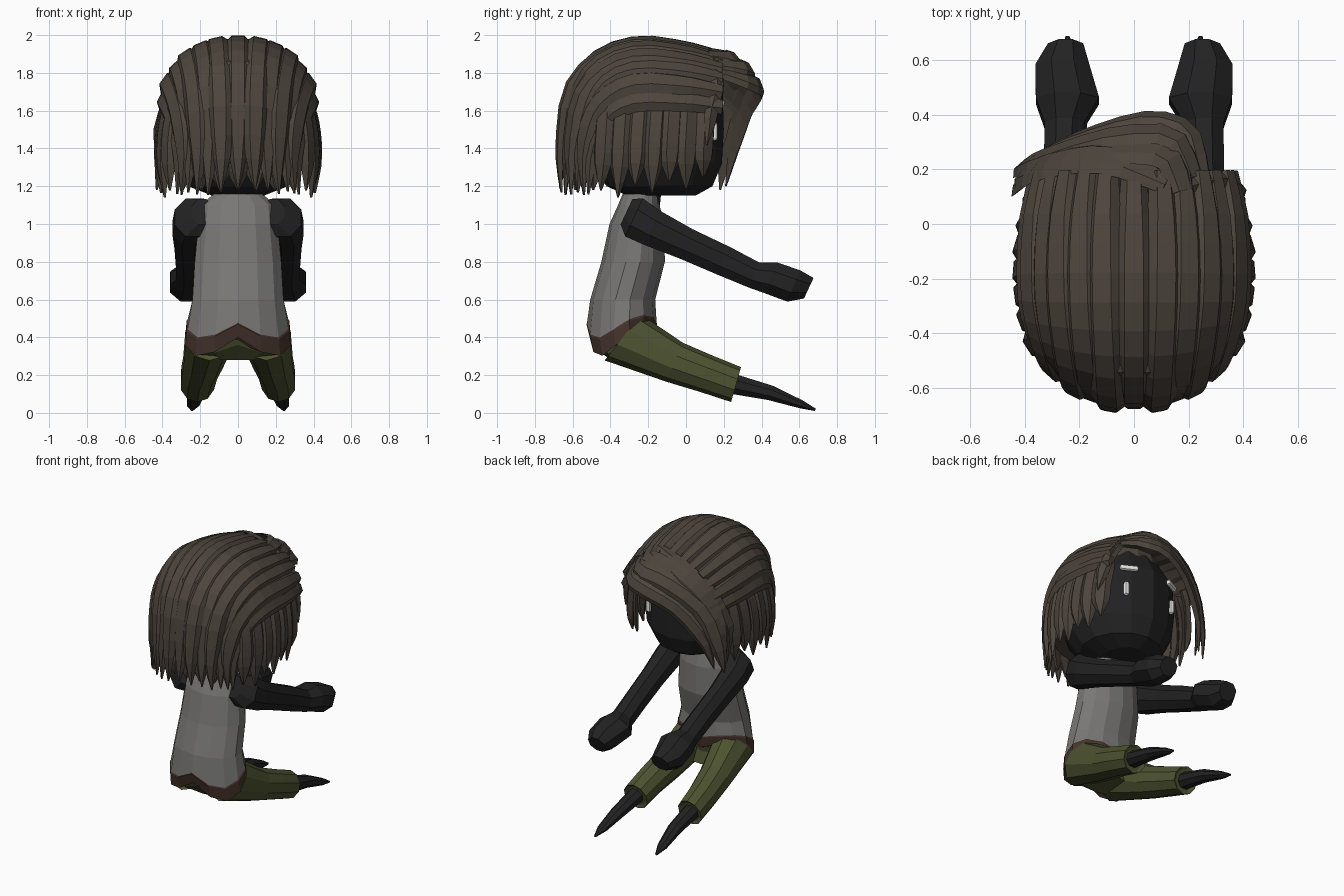
import bpy, bmesh, random
from math import sin, cos, radians, pi
from mathutils import Vector

random.seed(4)


def material(name, rgb):
    m = bpy.data.materials.new(name)
    m.diffuse_color = (*rgb, 1)
    return m


SKIN = material("dark_skin", (0.016, 0.016, 0.017))
HAIR = material("brown_hair", (0.075, 0.06, 0.047))
SHIRT = material("grey_cloth", (0.19, 0.186, 0.18))
BELT = material("brown_belt", (0.06, 0.033, 0.024))
PANTS = material("olive_cloth", (0.075, 0.085, 0.03))
WHITE = material("white", (0.8, 0.8, 0.76))


def finish(name, bm, mat):
    bmesh.ops.recalc_face_normals(bm, faces=bm.faces)
    me = bpy.data.meshes.new(name)
    bm.to_mesh(me)
    bm.free()
    me.materials.append(mat)
    ob = bpy.data.objects.new(name, me)
    bpy.context.collection.objects.link(ob)
    return ob


def skin_rings(bm, rings):
    """Bridge lists of points into a capped tube."""
    rows = [[bm.verts.new(p) for p in r] for r in rings]
    n = len(rows[0])
    for a, b in zip(rows, rows[1:]):
        for i in range(n):
            j = (i + 1) % n
            bm.faces.new((a[i], a[j], b[j], b[i]))
    bm.faces.new(rows[0])
    bm.faces.new(rows[-1])


def loft(name, rings, mat, sides=10, mirror=1):
    """Rings are (x, y, z, half width, half depth, pitch, back corner sag)."""
    bm = bmesh.new()
    out = []
    for x, y, z, w, h, p, *sag in rings:
        p = radians(p)
        pts = []
        for i in range(sides):
            a = 2 * pi * (i + 0.5) / sides
            drop = 0
            if sag:  # hem dips at the back corners and rises at the front corners
                drop = sag[0] * abs(sin(2 * a)) * (1 if sin(a) > 0 else -0.5)
            pts.append(Vector((mirror * (x + w * cos(a)), y - sin(p) * h * sin(a),
                               z + cos(p) * h * sin(a) - drop)))
        out.append(pts)
    skin_rings(bm, out)
    return finish(name, bm, mat)


def spline(pts, n):
    """Catmull-Rom resampling."""
    p = [Vector(q) for q in pts]
    p = [2 * p[0] - p[1]] + p + [2 * p[-1] - p[-2]]
    res = []
    for k in range(n + 1):
        u = k / n * (len(p) - 3)
        i = min(int(u), len(p) - 4)
        t = u - i
        a, b, c, d = p[i:i + 4]
        res.append(0.5 * (2 * b + (c - a) * t + (2 * a - 5 * b + 4 * c - d) * t * t
                          + (3 * b - a - 3 * c + d) * t ** 3))
    return res


CENTRE = Vector((0, -0.2, 1.48))


def lock(bm, pts, width, thick=0.03, n=10):
    """Flat pointed lock of hair that faces away from the head centre."""
    path = spline(pts, n)
    rings = []
    for k, q in enumerate(path):
        t = (path[min(k + 1, n)] - path[max(k - 1, 0)]).normalized()
        side = t.cross(q - CENTRE).normalized()
        nor = side.cross(t)
        f = k / n
        s = (0.65 + 1.4 * f if f < 0.25 else 1) * (1 if f < 0.75 else max(0.06, ((1 - f) / 0.25) ** 0.8))
        w, h = width * s, thick * min(1, s + 0.2)
        rings.append([q + side * w * u + nor * h * v for u, v in
                      ((-1, -0.2), (-0.5, 0.8), (0.5, 0.8), (1, -0.2), (0, -0.5))])
    skin_rings(bm, rings)


# torso, belt and hips
loft("shirt", [(0, -.34, .47, .275, .185, 90, .08), (0, -.335, .6, .247, .172, 90),
               (0, -.28, .8, .235, .168, 90), (0, -.26, 1.0, .215, .145, 90),
               (0, -.25, 1.1, .205, .11, 90), (0, -.24, 1.16, .13, .095, 90)], SHIRT, 14)
loft("belt", [(0, -.34, .5, .26, .175, 90, .08), (0, -.34, .47, .279, .187, 90, .08),
              (0, -.335, .40, .285, .172, 90, .1), (0, -.33, .37, .2, .1, 90)], BELT, 14)
loft("hips", [(0, -.33, .42, .27, .16, 90, .08), (0, -.325, .36, .27, .14, 90, .05),
              (0, -.28, .28, .2, .12, 90)], PANTS, 14)

# neck and head
loft("neck", [(0, -.23, 1.08, .12, .09, 90), (0, -.2, 1.28, .09, .08, 90)], SKIN)
loft("head", [(0, -.13, 1.15, .14, .18, 90), (0, -.14, 1.2, .27, .28, 90),
              (0, -.16, 1.32, .345, .35, 90), (0, -.17, 1.5, .37, .37, 90),
              (0, -.17, 1.68, .36, .365, 90), (0, -.18, 1.83, .27, .29, 90),
              (0, -.18, 1.9, .12, .13, 90)], SKIN, 14)

# arms, legs, eyes and brows on both sides
for m, label in ((1, "right"), (-1, "left")):
    loft(label + "_arm", [(.19, -.315, 1.065, .06, .08, -25), (.235, -.275, 1.035, .108, .12, -25),
                          (.262, -.18, .98, .092, .108, -25), (.262, 0, .895, .08, .092, -25),
                          (.258, .2, .805, .077, .087, -24), (.255, .36, .73, .078, .078, -22),
                          (.243, .45, .715, .125, .095, -20), (.262, .57, .672, .107, .097, -22),
                          (.25, .65, .66, .07, .065, -25)], SKIN, 8, m)
    loft(label + "_trouser_leg", [(.15, -.335, .4, .135, .155, -38), (.185, -.06, .268, .11, .112, -23),
                                  (.205, .1, .21, .1, .102, -19), (.215, .265, .15, .092, .096, -16),
                                  (.215, .255, .152, .07, .075, -16)], PANTS, 10, m)
    loft(label + "_shin", [(.218, .22, .16, .06, .06, -16), (.225, .45, .105, .05, .043, -20),
                           (.238, .61, .045, .035, .024, -25), (.243, .685, .016, .008, .007, -25)],
         SKIN, 8, m)
    for part, loc, size, rot in (("eye", (.19, .15, 1.49), (.036, .034, .1), 0),
                                 ("brow", (.18, .165, 1.64), (.125, .034, .036), -28)):
        bpy.ops.mesh.primitive_cube_add(size=1, location=(m * loc[0], loc[1], loc[2]),
                                        rotation=(0, 0, radians(m * rot)))
        ob = bpy.context.object
        ob.name = label + "_" + part
        ob.scale = size
        bpy.ops.object.transform_apply(location=False, rotation=False, scale=True)
        bev = ob.modifiers.new("round", "BEVEL")
        bev.width, bev.segments = .014, 2
        ob.data.materials.append(WHITE)

# hair base under the locks
loft("hair_base", [(0, -.26, 1.32, .35, .35, 90), (0, -.25, 1.5, .37, .385, 90),
                   (0, -.25, 1.7, .37, .385, 90), (0, -.22, 1.86, .28, .33, 90),
                   (0, -.22, 1.93, .12, .15, 90)], HAIR, 16)

# long locks running from the hairline over the crown and down the back
bm = bmesh.new()
for i in range(13):
    a = radians(-75 + 12.5 * i)
    s = abs(sin(a)) ** .85 * (1 if a > 0 else -1)
    c, b = cos(a) ** .85, .16 * sin(a) ** 2
    r = 1 + .03 * (i % 2)
    lock(bm, [(.36 * s * r, .19, 1.5 + .39 * c), (.395 * s * r, 0, 1.52 + .42 * c),
              (.4 * s * r, -.25, 1.52 + .45 * c), (.37 * s * r, -.47 + b / 2, 1.47 + .425 * c),
              (.335 * s * r, -.61 * r + b, 1.42 + .29 * c), (.32 * s, -.65 * r + b, 1.38),
              (.33 * s, -.665 + b, 1.15 + random.uniform(0, .04))], .07, .034, 14)
# second row that closes the nape
for i in range(7):
    x = -.27 + .09 * i
    y = -.585 + 1.3 * x * x
    lock(bm, [(x, y + .04, 1.6), (x * 1.05, y, 1.42), (x * 1.08, y, 1.18)], .07)
finish("crown_hair", bm, HAIR)

# locks hanging at the sides
bm = bmesh.new()
for m in (1, -1):
    for i in range(7):
        y = .12 - .09 * i
        k = (1 - ((y + .15) / .58) ** 2) ** .5
        lock(bm, [(m * .35 * k, y, 1.67), (m * .395 * k, y - .01, 1.56),
                  (m * .415 * k, y - .02, 1.4),
                  (m * .405 * k, y - .03, (1.25, 1.2)[i % 2] - .012 * i)], .062, .034)
finish("side_hair", bm, HAIR)

# fringe swept across the forehead to the left
bm = bmesh.new()
for pts, w in (
        ([(.22, .17, 1.84), (.14, .32, 1.82), (-.08, .32, 1.78), (-.31, .25, 1.62), (-.4, .21, 1.38), (-.43, .18, 1.18)], .07),
        ([(.25, .17, 1.8), (.2, .34, 1.75), (.05, .385, 1.72), (-.16, .33, 1.62), (-.32, .26, 1.42), (-.37, .21, 1.2)], .06),
        ([(.12, .15, 1.9), (-.1, .24, 1.86), (-.3, .22, 1.72), (-.4, .16, 1.48), (-.41, .13, 1.22)], .08),
        ([(.18, .12, 1.89), (.12, .25, 1.87), (-.05, .27, 1.84), (-.27, .23, 1.73), (-.39, .18, 1.55), (-.43, .16, 1.32)], .08),
        ([(.2, .14, 1.87), (.31, .17, 1.74), (.37, .14, 1.6), (.4, .11, 1.42)], .045)):
    lock(bm, pts, w, .025, 12)
finish("fringe", bm, HAIR)
